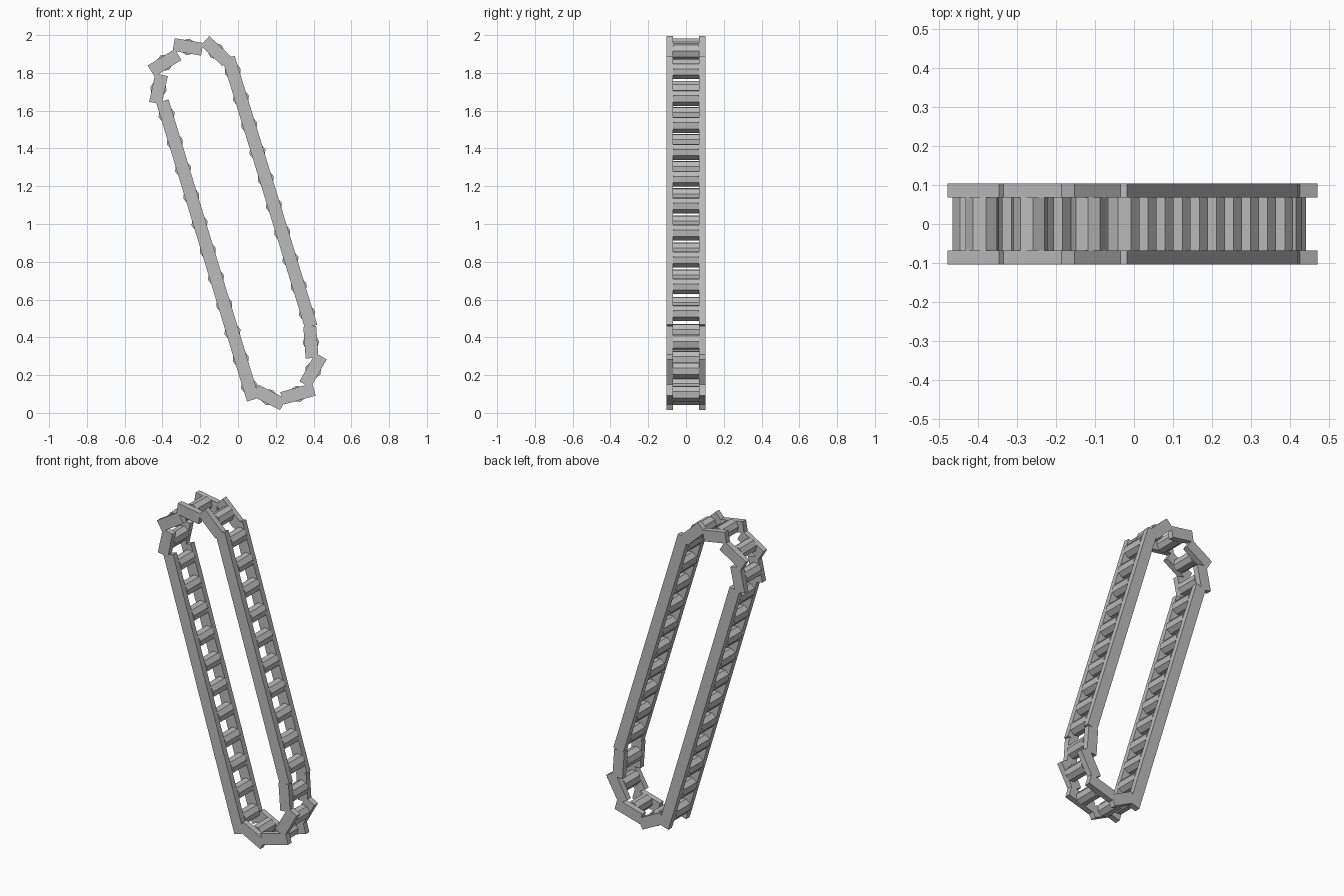
import bpy, bmesh, math
from mathutils import Vector, Matrix

cube = bpy.data.objects.get("Cube")
if cube:
    bpy.data.objects.remove(cube, do_unlink=True)

GREY = (0.5, 0.5, 0.5, 1)
steel = bpy.data.materials.new("plain_grey")
steel.use_nodes = True
steel.diffuse_color = GREY
steel.node_tree.nodes["Principled BSDF"].inputs["Base Color"].default_value = GREY

INNER, OUTER = 0.068, 0.103   # side plate faces in y
WIDTH = 0.068                 # plate width
ROLLER_R = 0.044


def finish(name, bm):
    mesh = bpy.data.meshes.new(name)
    bm.to_mesh(mesh)
    bm.free()
    mesh.materials.append(steel)
    obj = bpy.data.objects.new(name, mesh)
    bpy.context.collection.objects.link(obj)
    return obj


def frame(a, b):
    """Matrix at the middle of a-b with local x along the run and y across the chain."""
    a, b = Vector((a[0], 0, a[1])), Vector((b[0], 0, b[1]))
    d = (b - a).normalized()
    rot = Matrix.Rotation(math.atan2(-d.z, d.x), 4, 'Y')
    return Matrix.Translation((a + b) / 2) @ rot, (b - a).length


def run(name, a, b, rollers):
    """A pair of side plates with evenly spaced rollers between them."""
    matrix, length = frame(a, b)
    bm = bmesh.new()
    for side in (-1, 1):
        place = Matrix.Translation((0, side * (INNER + OUTER) / 2, 0))
        size = Matrix.Diagonal((length, OUTER - INNER, WIDTH, 1))
        bmesh.ops.create_cube(bm, size=1, matrix=matrix @ place @ size)
    finish(name + "_side_plates", bm)

    bm = bmesh.new()
    for i in range(rollers):
        x = length * ((i + 0.5) / rollers - 0.5)
        place = Matrix.Translation((x, 0, 0)) @ Matrix.Rotation(math.pi / 2, 4, 'X')
        bmesh.ops.create_cone(bm, cap_ends=True, segments=8, radius1=ROLLER_R,
                              radius2=ROLLER_R, depth=2 * INNER,
                              matrix=matrix @ place)
    finish(name + "_rollers", bm)


# Long straight runs
run("left_run", (-0.05, 1.88), (0.387, 0.457), 10)
run("right_run", (-0.40, 1.65), (0.08, 0.07), 11)

# Single links turning round each end
lower = [((0.38, 0.457), (0.392, 0.29)), ((0.44, 0.30), (0.355, 0.15)),
         ((0.402, 0.124), (0.233, 0.077)), ((0.238, 0.045), (0.09, 0.12))]
upper = [((-0.437, 1.64), (-0.405, 1.79)), ((-0.46, 1.81), (-0.317, 1.897)),
         ((-0.34, 1.95), (-0.19, 1.925)), ((-0.175, 1.97), (-0.058, 1.86))]
for label, links in (("lower", lower), ("upper", upper)):
    for n, (a, b) in enumerate(links, 1):
        run(f"{label}_link_{n}", a, b, 1)
